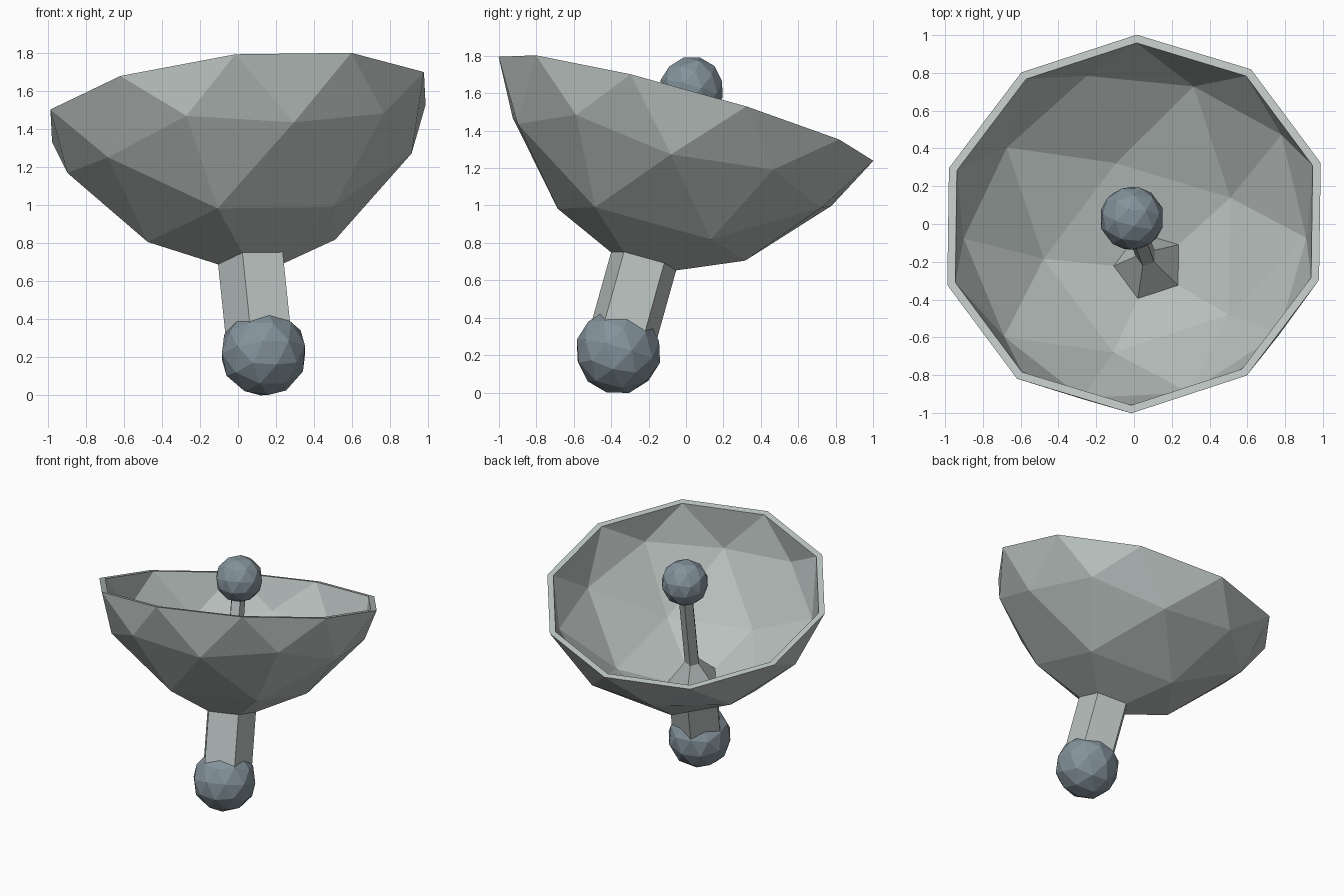
import bpy, bmesh
from math import sin, cos, tau, pi
from mathutils import Vector, Matrix

if "Cube" in bpy.data.objects:
    bpy.data.objects.remove(bpy.data.objects["Cube"])

# Shared tilted axis: local origin is the centre of the dish rim
AXIS = Vector((-0.104, 0.279, 1.0)).normalized()
FRAME = Matrix.Translation((0, 0, 1.517)) @ \
    Vector((0, 0, 1)).rotation_difference(AXIS).to_matrix().to_4x4()


def material(name, rgb):
    m = bpy.data.materials.new(name)
    m.diffuse_color = (*rgb, 1)
    m.use_nodes = True
    m.node_tree.nodes["Principled BSDF"].inputs["Base Color"].default_value = m.diffuse_color
    return m


def finish(name, bm, mat):
    bmesh.ops.recalc_face_normals(bm, faces=bm.faces)
    me = bpy.data.meshes.new(name)
    bm.to_mesh(me)
    bm.free()
    me.materials.append(mat)
    ob = bpy.data.objects.new(name, me)
    ob.matrix_world = FRAME
    bpy.context.collection.objects.link(ob)
    return ob


def ball(name, z, radius, mat):
    bm = bmesh.new()
    bmesh.ops.create_icosphere(bm, subdivisions=2, radius=radius,
                               matrix=Matrix.Translation((0, 0, z)))
    return finish(name, bm, mat)


shell = material("pale_metal", (0.49, 0.54, 0.525))
blue = material("blue_grey", (0.23, 0.29, 0.33))

# Dish: lower half of an icosphere, rim drawn down, pole flattened to a pentagon
bm = bmesh.new()
bmesh.ops.create_icosphere(bm, subdivisions=2, radius=1.04)
bmesh.ops.delete(bm, geom=[v for v in bm.verts if v.co.z > 0.02], context='VERTS')
for v in bm.verts:
    if v.co.z < -0.02:
        v.co.z += 0.2
pole = min(bm.verts, key=lambda v: v.co.z)
ring = [e.other_vert(pole) for e in pole.link_edges]
bmesh.ops.delete(bm, geom=[pole], context='VERTS')
ring.sort(key=lambda v: v.co.xy.angle_signed(Vector((1, 0))))
inner = [bm.verts.new((*(v.co.xy.normalized() * 0.19), -0.845)) for v in ring]
for i in range(5):
    j = (i + 1) % 5
    bm.faces.new((ring[i], ring[j], inner[j], inner[i]))
bm.faces.new(inner)

# Inner skin: raised copy of the bowl, joined by a flat rim
rim = [e for e in bm.edges if e.is_boundary]
copy = bmesh.ops.duplicate(bm, geom=bm.verts[:] + bm.edges[:] + bm.faces[:])
for v in [g for g in copy["geom"] if isinstance(g, bmesh.types.BMVert)]:
    if v.co.z < -0.02:
        v.co.z += 0.025
    else:
        v.co.xy *= 0.957
for e in rim:
    a, b = e.verts
    c, d = copy["vert_map"][a], copy["vert_map"][b]
    bm.faces.new((a, b, d, c))
finish("dish", bm, shell)

# Stem: five-sided post, tapered collar inside the dish, thin feed rod
bm = bmesh.new()
rings = []
for r, z in ((0.19, -1.35), (0.19, -0.82), (0.055, -0.64), (0.055, 0.10)):
    rings.append([bm.verts.new((r * cos(pi + k * tau / 5), r * sin(pi + k * tau / 5), z))
                  for k in range(5)])
for a, b in zip(rings, rings[1:]):
    for i in range(5):
        j = (i + 1) % 5
        bm.faces.new((a[i], a[j], b[j], b[i]))
bm.faces.new(rings[0])
bm.faces.new(rings[-1])
finish("stem", bm, shell)

# Balls at both ends of the axis
ball("base_ball", -1.352, 0.231, blue)
ball("feed_ball", 0.113, 0.172, blue)
